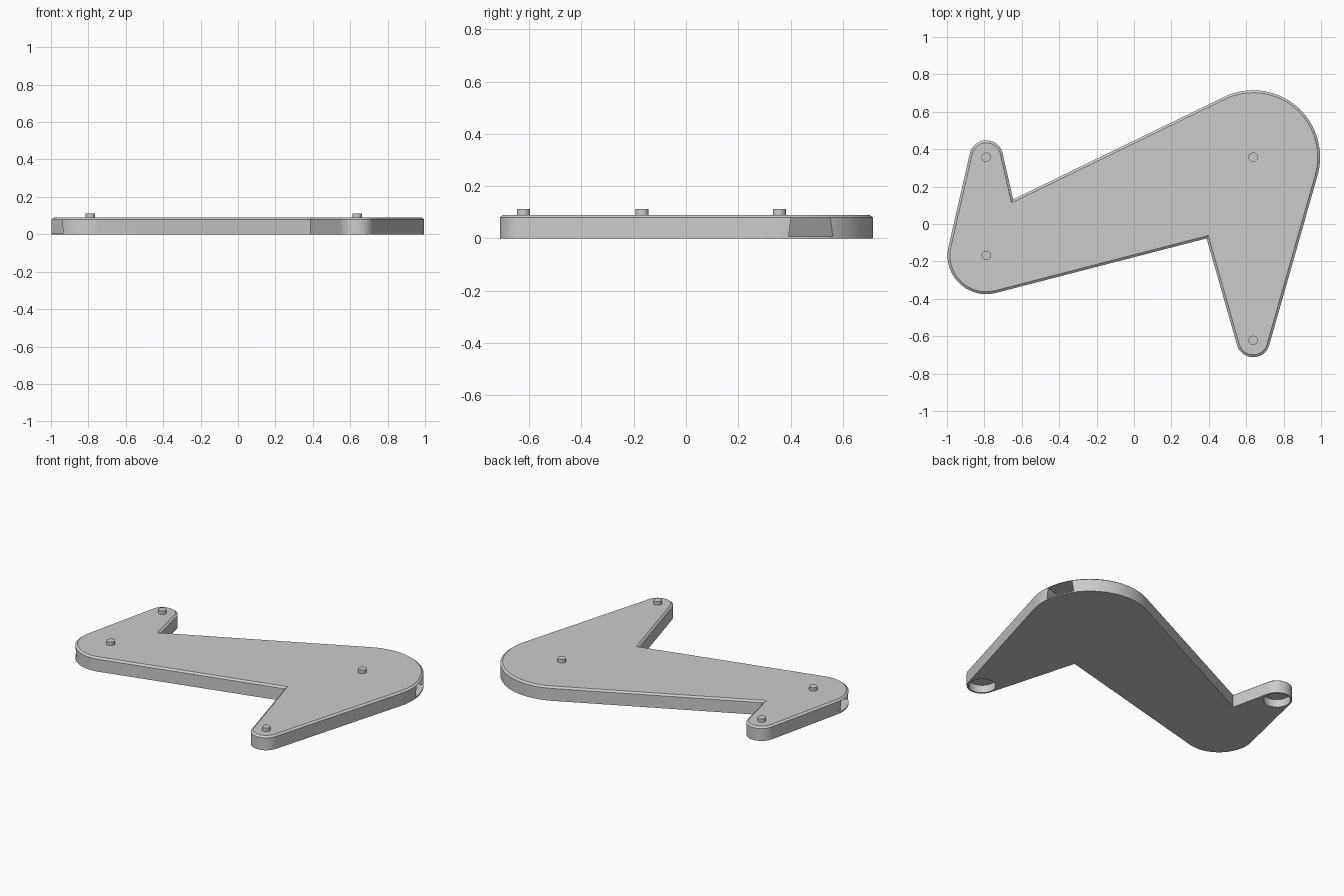
import bpy
import bmesh
from math import acos, atan2, cos, sin, tau, radians, hypot
from mathutils import Matrix, Vector

if "Cube" in bpy.data.objects:
    bpy.data.objects.remove(bpy.data.objects["Cube"])

grey = bpy.data.materials.new("plain grey")
grey.use_nodes = True
grey.diffuse_color = (0.6, 0.6, 0.6, 1)
grey.node_tree.nodes["Principled BSDF"].inputs["Base Color"].default_value = (0.6, 0.6, 0.6, 1)

# Rounded ends of the plate: centre and radius
HEEL = (Vector((-0.79, -0.168)), 0.207)
HEAD = (Vector((0.637, 0.357)), 0.358)
REAR_TIP = (Vector((-0.79, 0.357)), 0.09)
FRONT_TIP = (Vector((0.637, -0.622)), 0.09)
RIM, SHOULDER, TOP = 0.013, 0.08, 0.09


def new_object(name, bm):
    bmesh.ops.recalc_face_normals(bm, faces=bm.faces)
    mesh = bpy.data.meshes.new(name)
    bm.to_mesh(mesh)
    bm.free()
    mesh.materials.append(grey)
    obj = bpy.data.objects.new(name, mesh)
    bpy.context.collection.objects.link(obj)
    return obj


def cylinder(name, centre, radius, low, high):
    bm = bmesh.new()
    place = Matrix.Translation((centre.x, centre.y, (low + high) / 2))
    bmesh.ops.create_cone(bm, cap_ends=True, segments=48, radius1=radius,
                          radius2=radius, depth=high - low, matrix=place)
    return new_object(name, bm)


def tangent(start, end):
    """Angle of the normal of the line touching both circles on their right."""
    d = end[0] - start[0]
    return atan2(d.y, d.x) - acos((start[1] - end[1]) / d.length)


def arc(circle, a, b, inset):
    sweep = (b - a) % tau
    steps = 40
    r = circle[1] - inset
    return [circle[0] + r * Vector((cos(a + sweep * i / steps), sin(a + sweep * i / steps)))
            for i in range(steps + 1)]


def corner(c1, a1, c2, a2, inset):
    """Point where two tangent lines cross."""
    n1, n2 = Vector((cos(a1), sin(a1))), Vector((cos(a2), sin(a2)))
    k1 = n1.dot(c1[0]) + c1[1] - inset
    k2 = n2.dot(c2[0]) + c2[1] - inset
    return Vector((k1 * n2.y - k2 * n1.y, n1.x * k2 - n2.x * k1)) / n1.cross(n2)


def outline(inset):
    back, under = tangent(REAR_TIP, HEEL), tangent(HEEL, HEAD)
    inner, outer = tangent(HEAD, FRONT_TIP), tangent(FRONT_TIP, HEAD)
    over, notch = tangent(HEAD, HEEL), tangent(HEEL, REAR_TIP)
    return (arc(HEEL, back, under, inset)
            + [corner(HEEL, under, FRONT_TIP, inner, inset)]
            + arc(FRONT_TIP, inner, outer, inset)
            + arc(HEAD, outer, over, inset)
            + [corner(HEEL, over, REAR_TIP, notch, inset)]
            + arc(REAR_TIP, notch, back, inset))


# Plate: straight wall and chamfered top rim
bm = bmesh.new()
loops = [[bm.verts.new((p.x, p.y, z)) for p in outline(inset)]
         for inset, z in ((0, 0), (0, SHOULDER), (RIM, TOP))]
for low, high in zip(loops, loops[1:]):
    for i in range(len(low)):
        bm.faces.new((low[i - 1], low[i], high[i], high[i - 1]))
bm.faces.new(loops[0])
bm.faces.new(loops[-1])
plate = new_object("plate", bm)

# Channel running from the heel end to the head end, slightly narrower on top
axis = HEAD[0] - HEEL[0]
mid = (HEAD[0] + HEEL[0]) / 2
bm = bmesh.new()
bmesh.ops.create_cube(bm, size=1)
for v in bm.verts:
    width = 0.18 if v.co.z < 0 else 0.16
    v.co = (v.co.x * 2.4, v.co.y * width, 0.008 if v.co.z < 0 else 0.079)
bm.transform(Matrix.Translation((mid.x, mid.y, 0)) @ Matrix.Rotation(atan2(axis.y, axis.x), 4, 'Z'))
cutters = [new_object("channel_cutter", bm)]

# Round sockets under both tips
for name, tip in (("rear", REAR_TIP), ("front", FRONT_TIP)):
    cutters.append(cylinder(name + "_socket_cutter", tip[0], 0.08, -0.05, 0.05))

for cutter in cutters:
    cutter.hide_render = True
    cutter.hide_set(True)
    mod = plate.modifiers.new(cutter.name, 'BOOLEAN')
    mod.operation = 'DIFFERENCE'
    mod.solver = 'EXACT'
    mod.object = cutter

# Apply the cuts and remove the cutters
bpy.context.view_layer.objects.active = plate
plate.select_set(True)
for cutter in cutters:
    bpy.ops.object.modifier_apply(modifier=cutter.name)
    bpy.data.objects.remove(cutter)

# Short pins on top, one over each rounded end
pins = [cylinder(name + "_pin", end[0], 0.025, TOP - 0.005, 0.112)
        for name, end in (("heel", HEEL), ("head", HEAD),
                          ("rear_tip", REAR_TIP), ("front_tip", FRONT_TIP))]

for obj in [plate] + pins:
    obj.select_set(True)
bpy.ops.object.shade_smooth_by_angle(angle=radians(30))
